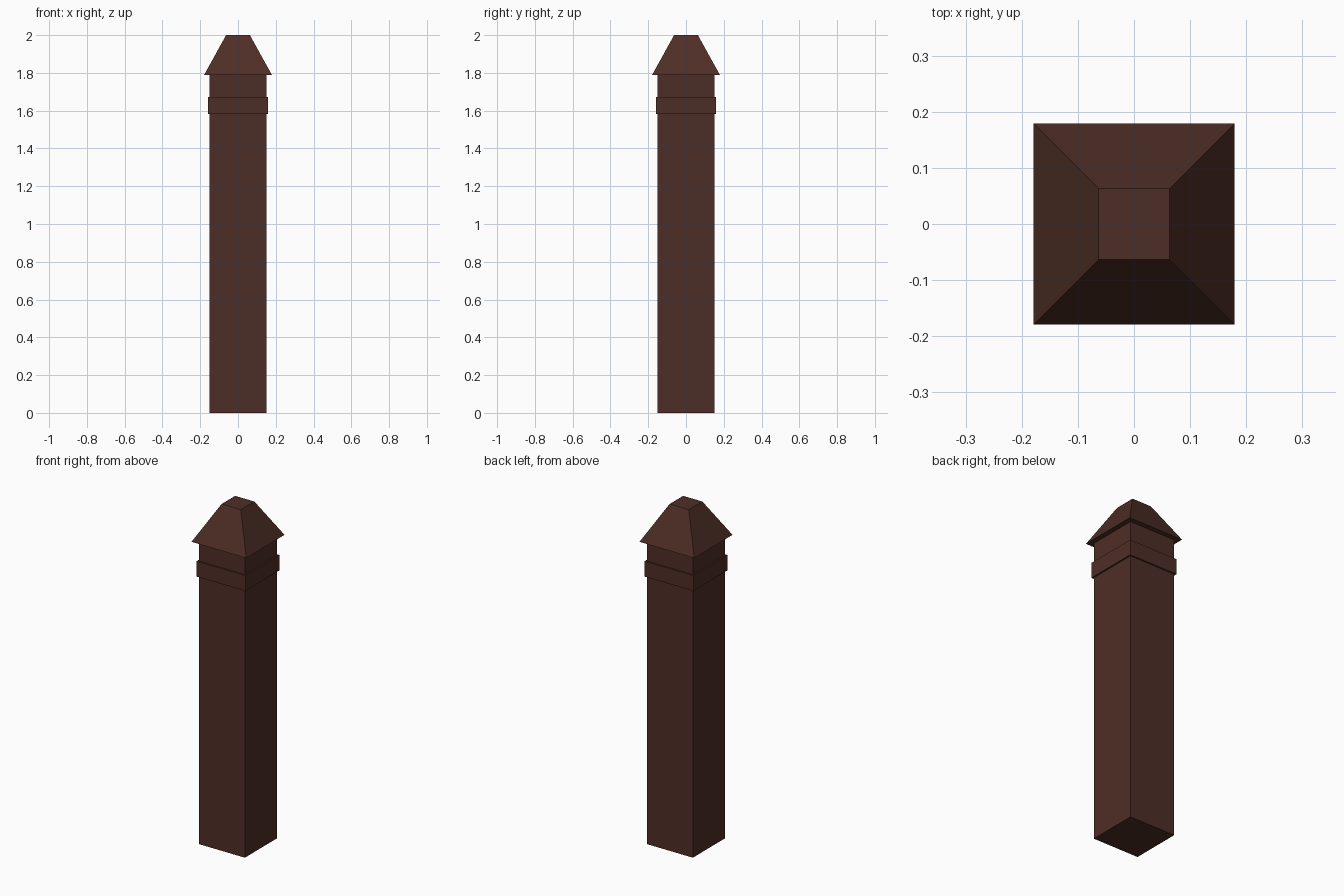
import bpy, bmesh

if "Cube" in bpy.data.objects:
    bpy.data.objects.remove(bpy.data.objects["Cube"])

wood = bpy.data.materials.new("dark_brown_wood")
wood.diffuse_color = (0.076, 0.027, 0.019, 1)
wood.use_nodes = True
wood.node_tree.nodes["Principled BSDF"].inputs["Base Color"].default_value = wood.diffuse_color


def square_block(name, z0, z1, half_bottom, half_top):
    """Four-sided block, optionally tapered, between two heights."""
    bm = bmesh.new()
    bmesh.ops.create_cube(bm, size=2)
    for v in bm.verts:
        top = v.co.z > 0
        half = half_top if top else half_bottom
        v.co = (v.co.x * half, v.co.y * half, z1 if top else z0)
    mesh = bpy.data.meshes.new(name)
    bm.to_mesh(mesh)
    bm.free()
    mesh.materials.append(wood)
    obj = bpy.data.objects.new(name, mesh)
    bpy.context.collection.objects.link(obj)


# Square shaft, trim band and tapered cap
square_block("post_shaft", 0, 1.79, 0.15, 0.15)
square_block("trim_band", 1.582, 1.673, 0.159, 0.159)
square_block("post_cap", 1.79, 2.0, 0.179, 0.063)
